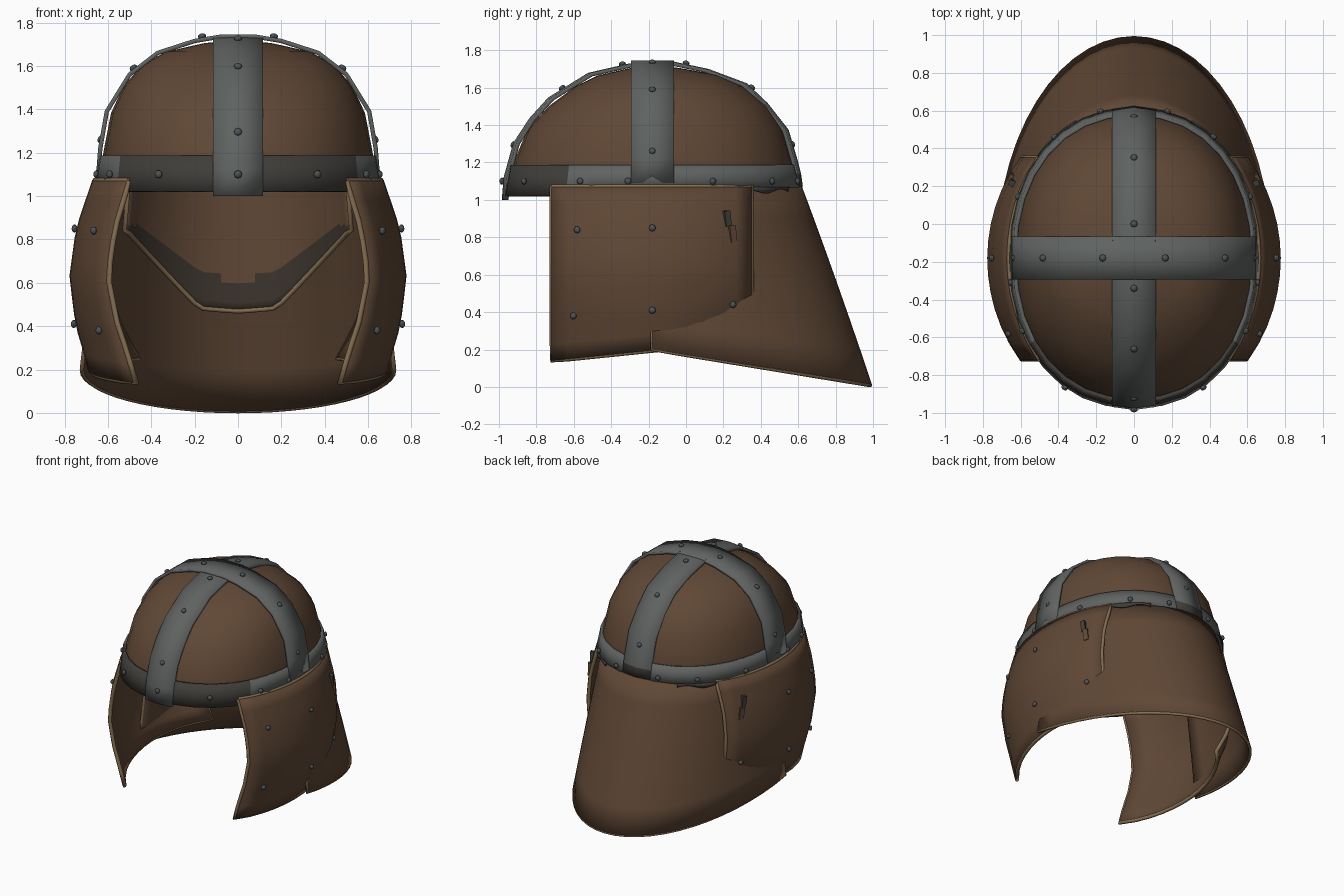
import bpy, bmesh, math
from mathutils import Vector

if "Cube" in bpy.data.objects:
    bpy.data.objects.remove(bpy.data.objects["Cube"])


def material(name, color):
    m = bpy.data.materials.new(name)
    m.use_nodes = True
    m.diffuse_color = (*color, 1)
    bsdf = m.node_tree.nodes["Principled BSDF"]
    bsdf.inputs["Base Color"].default_value = (*color, 1)
    bsdf.inputs["Roughness"].default_value = 0.8
    return m


LEATHER = material("brown leather", (0.116, 0.064, 0.036))
DARK = material("dark worn leather", (0.045, 0.034, 0.026))
EDGE = material("tan cut edge", (0.24, 0.16, 0.085))
STEEL = material("grey steel", (0.115, 0.125, 0.118))
DARK_STEEL = material("tarnished steel", (0.05, 0.047, 0.042))
RIVET = material("rivet steel", (0.075, 0.085, 0.088))
CY = -0.18  # centre of the skull along y


def finish(ob):
    bpy.ops.object.select_all(action='DESELECT')
    ob.select_set(True)
    bpy.context.view_layer.objects.active = ob
    bpy.ops.object.shade_smooth_by_angle(angle=math.radians(40))


def sheet(name, point, us, vs, mats, thick=0.02, rim=0, rule=None, mirror=False):
    """Grid surface from point(u, v), thickened; rule picks a face's material."""
    n = len(vs)
    verts = [point(u, v) for u in us for v in vs]
    faces = [(i * n + j, i * n + j + 1, (i + 1) * n + j + 1, (i + 1) * n + j)
             for i in range(len(us) - 1) for j in range(n - 1)]
    me = bpy.data.meshes.new(name)
    me.from_pydata(verts, [], faces)
    for m in mats:
        me.materials.append(m)
    bm = bmesh.new()
    bm.from_mesh(me)
    bmesh.ops.remove_doubles(bm, verts=bm.verts, dist=0.0005)
    bmesh.ops.recalc_face_normals(bm, faces=bm.faces)
    if rule:
        for f in bm.faces:
            f.material_index = rule(f.calc_center_median())
    bm.to_mesh(me)
    bm.free()
    ob = bpy.data.objects.new(name, me)
    bpy.context.collection.objects.link(ob)
    finish(ob)
    s = ob.modifiers.new("thickness", 'SOLIDIFY')
    s.thickness, s.offset, s.material_offset_rim = thick, 0, rim
    if mirror:
        ob.modifiers.new("mirror", 'MIRROR')


def trim(name, paths, radius):
    """Tan cord along each path, showing the cut edge of the leather."""
    cu = bpy.data.curves.new(name, 'CURVE')
    cu.dimensions, cu.bevel_depth, cu.bevel_resolution = '3D', radius, 1
    cu.use_fill_caps = True
    cu.materials.append(EDGE)
    for path in paths:
        sp = cu.splines.new('POLY')
        sp.points.add(len(path) - 1)
        for p, co in zip(sp.points, path):
            p.co = (*co, 1)
    bpy.context.collection.objects.link(bpy.data.objects.new(name, cu))


def steps(a, b, n):
    return [a + (b - a) * i / n for i in range(n + 1)]


def lerp(points, t):
    """Piecewise linear lookup in (key, value) pairs with rising keys."""
    for (a, x), (b, y) in zip(points, points[1:]):
        if t <= b:
            return x + (y - x) * max(0, (t - a) / (b - a))
    return points[-1][1]


def oval(a, rx, ry, p=0.92):
    c, s = math.cos(a), math.sin(a)
    return (rx * math.copysign(abs(c) ** p, c), CY + ry * math.copysign(abs(s) ** p, s))


# Leather skull cap, as stacked rings: height, half width, front y, back y
RINGS = [(1.06, 0.625, -0.935, 0.57), (1.2, 0.615, -0.915, 0.565), (1.38, 0.58, -0.84, 0.51),
         (1.5, 0.525, -0.725, 0.43), (1.6, 0.44, -0.59, 0.31), (1.66, 0.33, -0.47, 0.18),
         (1.7, 0.15, -0.29, -0.04), (1.71, 0.0, CY, CY)]


def dome(ring, a):
    z, rx, yf, yb = ring
    ry = yb - CY if math.sin(a) > 0 else CY - yf
    return (*oval(a, rx, ry), z)


TURN = steps(0, math.tau, 32)
sheet("skull_cap", dome, RINGS, TURN, [LEATHER], 0.012)


# Brow band, deeper and tarnished at the front
def band(a, v):
    x, y = oval(a, 0.65 - 0.02 * v, 0.785 - 0.03 * v)
    low = 1.02 if y < -0.6 else 1.065
    return (x, y, low + (1.185 - low) * v)


sheet("brow_band", band, TURN, [0, 0.5, 1], [STEEL, DARK_STEEL], 0.025,
      rule=lambda c: 1 if c.y < -0.62 else 0)

# Ragged tarnished strip under the back of the band
sheet("band_underlap", lambda a, v: (*oval(a, 0.655, 0.8), 1.07 - v * (0.024 + 0.012 * math.sin(17 * a))),
      steps(0.7, 1.12, 8), [0, 1], [DARK_STEEL], 0.01, mirror=True)

# Crossed steel straps over the cap
LONG = [(-0.975, 1.0), (-0.965, 1.12), (-0.915, 1.3), (-0.83, 1.43), (-0.73, 1.54),
        (-0.52, 1.67), (-0.3, 1.72), (-0.07, 1.73), (0.12, 1.69), (0.32, 1.615),
        (0.43, 1.51), (0.54, 1.37), (0.59, 1.2), (0.605, 1.14), (0.615, 1.07)]
HALF = [(0.645, 1.09), (0.635, 1.22), (0.605, 1.39), (0.5, 1.56), (0.37, 1.66), (0.2, 1.715), (0.08, 1.735)]
WIDE = HALF + [(-x, z) for x, z in reversed(HALF)]
sheet("front_to_back_strap", lambda p, x: (x, p[0] + 0.015 * (x / 0.11) ** 2 * -math.copysign(1, p[0] - CY), p[1]),
      LONG, [-0.115, 0, 0.115], [STEEL, DARK_STEEL], 0.02,
      rule=lambda c: 1 if c.y > 0 and c.z < 1.14 else 0)
sheet("side_to_side_strap", lambda p, y: (p[0], y, p[1]), WIDE, [-0.295, -0.18, -0.065], [STEEL], 0.02)


# Flared neck guard
def neck(a, t):
    rx, ry = 0.62 + 0.1 * t, 0.79 + 0.375 * t
    x, y = rx * math.cos(a), CY + ry * math.sin(a)
    low = 0.2 - 0.19 * (y - CY) / 1.16
    return (x, y, 1.07 + (low - 1.07) * t)


ARC = steps(0, math.pi, 28)
sheet("neck_guard", neck, ARC, steps(0, 1, 6), [LEATHER, EDGE], 0.02, rim=1)
trim("neck_guard_edge", [[neck(0, 0.85)] + [neck(a, 1) for a in ARC] + [neck(math.pi, 0.85)]], 0.011)


# Upright lining inside the neck guard, with a worn dark lower border
def lining(a, v):
    depth = lerp([(0, 0.56), (0.27, 0.55), (0.83, 0.22), (1, 0.2)], abs(math.cos(a)))
    x, y, z = neck(a, 0.02 + depth * v)
    return (x * 0.965, y - (0.025 + 0.37 * depth * v) * math.sin(a), z)


BORDER = [(0, 0.58), (0.06, 0.58), (0.08, 0.64), (0.18, 0.65), (0.3, 0.74), (0.36, 0.78), (0.48, 0.87)]
SPAN = steps(0.57, math.pi - 0.57, 32)
sheet("neck_lining", lining, SPAN, steps(0, 1, 14), [LEATHER, DARK, EDGE], 0.012, rim=2,
      rule=lambda c: 1 if c.z < lerp(BORDER, abs(c.x)) else 0)
trim("neck_lining_edge", [[lining(SPAN[0], 0)] + [lining(a, 1) for a in SPAN] + [lining(SPAN[-1], 0)]], 0.012)

# Cheek flaps: bulging side plates whose lower back corners tuck inside the neck guard
BULGE = [(0.14, 0.665), (0.2, 0.68), (0.31, 0.707), (0.4, 0.737), (0.63, 0.765), (0.85, 0.735), (1.07, 0.66)]
FRONT_REACH = [(0.14, 0.755), (0.63, 0.86), (1.07, 0.82)]
BACK_REACH = [(0.25, 0.71), (0.5, 0.834), (0.85, 0.84), (1.07, 0.82)]
HEM = [(-0.715, 0.14), (CY, 0.195), (0.35, 0.25)]
COLUMNS = steps(-0.715, CY, 6) + steps(CY, 0.35, 6)[1:]
ROWS = steps(0, 1, 10)


def cheek_x(y, z):
    reach = lerp(FRONT_REACH if y < CY else BACK_REACH, z)
    return lerp(BULGE, z) * math.sqrt(1 - ((y - CY) / reach) ** 2)


def cheek(y, v):
    z = 1.07 + (lerp(HEM, y) - 1.07) * v
    return (cheek_x(y, z), y, z)


sheet("cheek_flaps", cheek, COLUMNS, ROWS, [LEATHER, EDGE], 0.025, rim=1, mirror=True)
outline = ([cheek(COLUMNS[0], v) for v in ROWS] + [cheek(y, 1) for y in COLUMNS[1:]]
           + [cheek(COLUMNS[-1], v) for v in ROWS[-2::-1]] + [cheek(y, 0) for y in COLUMNS[-2::-1]])
trim("cheek_flap_edges", [[(s * x, y, z) for x, y, z in outline] for s in (1, -1)], 0.014)

# Rivets, each aimed away from an inner centre
rivets = []


def rivet(p, centre):
    p = Vector(p)
    n = (p - Vector(centre)).normalized()
    for s in ((1,) if abs(p.x) < 0.001 else (1, -1)):
        rivets.append((Vector((p.x * s, p.y, p.z)), Vector((n.x * s, n.y, n.z))))


for y, z in ((-0.58, 0.84), (-0.6, 0.38), (CY, 0.85), (CY, 0.41), (0.25, 0.44)):
    rivet((cheek_x(y, z) + 0.015, y, z), (0, CY, z))
for a in (-58, -27, -8, 22, 52, 76):
    rivet((*oval(math.radians(a), 0.655, 0.795), 1.1), (0, CY, 1.1))
rivet((0, -0.98, 1.1), (0, CY, 1.1))
for y in (-0.92, -0.66, -0.34, 0.0, 0.35, 0.565):
    rivet((0, y, lerp(LONG, y) + 0.012), (0, CY, 0.9))
for x in (0.165, 0.48, 0.63):
    rivet((x, CY, lerp(sorted(HALF), x) + 0.012), (0, CY, 0.9))

bm = bmesh.new()
for p, n in rivets:
    made = bmesh.ops.create_uvsphere(bm, u_segments=8, v_segments=6, radius=0.019)
    turn = Vector((0, 0, 1)).rotation_difference(n)
    for v in made["verts"]:
        v.co.z *= 0.7
        v.co = turn @ v.co + p + n * 0.004
me = bpy.data.meshes.new("rivets")
bm.to_mesh(me)
bm.free()
me.materials.append(RIVET)
ob = bpy.data.objects.new("rivets", me)
bpy.context.collection.objects.link(ob)
finish(ob)

# Small buckle with a hanging leather tab on each cheek flap
for name, y, z, size, mat in (("buckle", 0.22, 0.9, (0.03, 0.032, 0.085), DARK_STEEL),
                              ("buckle_tab", 0.25, 0.82, (0.02, 0.035, 0.09), LEATHER)):
    for side, label in ((1, "left"), (-1, "right")):
        slope = math.atan2(cheek_x(y + 0.02, z) - cheek_x(y - 0.02, z), 0.04)
        bpy.ops.mesh.primitive_cube_add(size=1, location=(side * (cheek_x(y, z) + 0.015), y, z),
                                        rotation=(0.12, 0, -side * slope))
        ob = bpy.context.object
        ob.name = label + "_" + name
        ob.scale = size
        ob.data.materials.append(mat)
